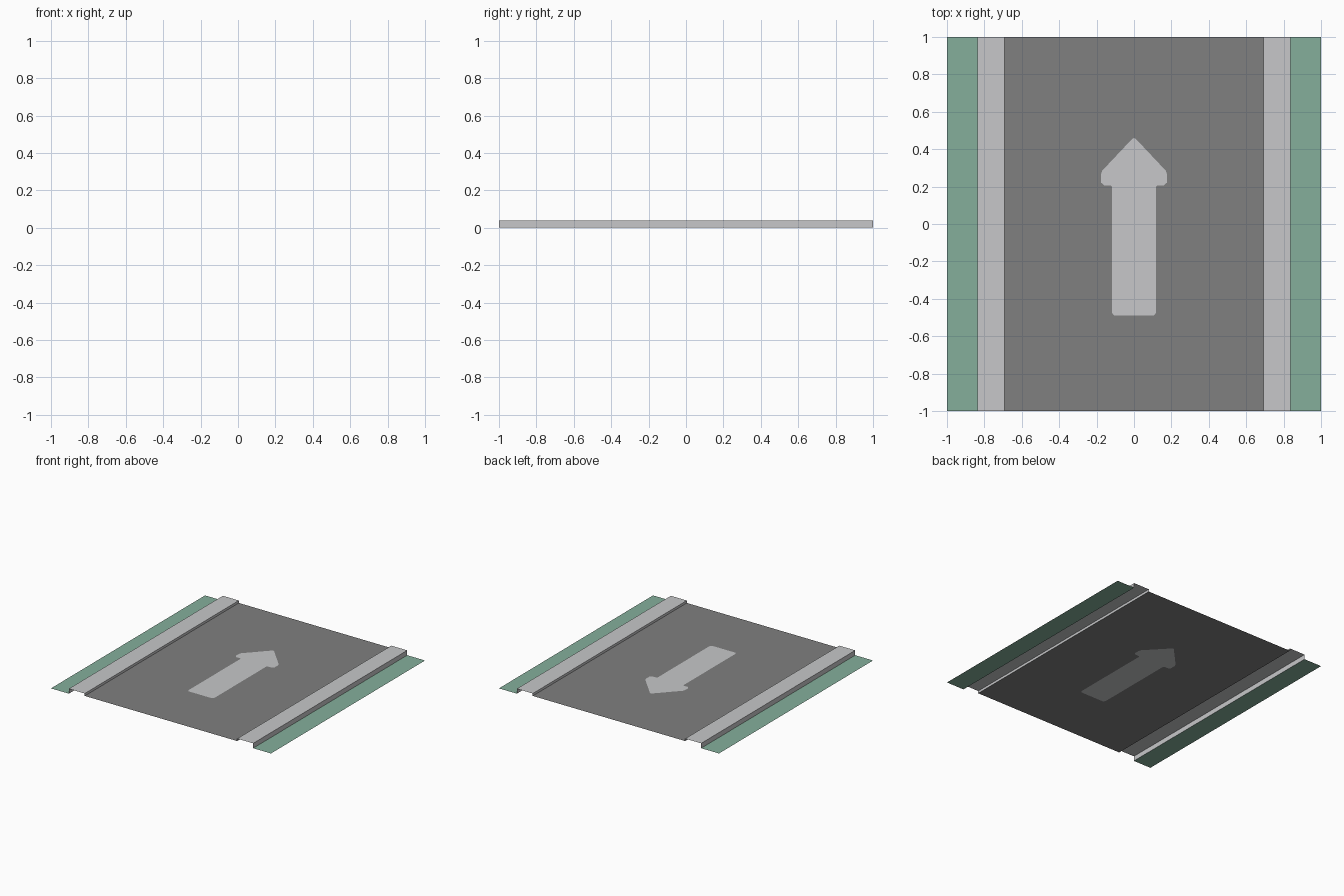
import bpy, bmesh

if "Cube" in bpy.data.objects:
    bpy.data.objects.remove(bpy.data.objects["Cube"])

def material(name, rgb):
    m = bpy.data.materials.new(name)
    m.diffuse_color = (*rgb, 1)
    m.use_nodes = True
    m.node_tree.nodes["Principled BSDF"].inputs["Base Color"].default_value = m.diffuse_color
    return m

GRASS = material("grass green", (0.235, 0.43, 0.33))
CONCRETE = material("light concrete", (0.57, 0.575, 0.585))
ASPHALT = material("asphalt grey", (0.214, 0.214, 0.214))

CURB_IN, CURB_OUT = 0.693, 0.838
ROAD_Z, CURB_Z = 0.02, 0.04

def mirrored_part(name, faces, mat):
    """Right-hand half from polygons, mirrored across x = 0."""
    bm = bmesh.new()
    for pts in faces:
        bm.faces.new([bm.verts.new(p) for p in pts])
    bmesh.ops.remove_doubles(bm, verts=bm.verts, dist=1e-4)
    me = bpy.data.meshes.new(name)
    bm.to_mesh(me)
    bm.free()
    me.materials.append(mat)
    ob = bpy.data.objects.new(name, me)
    bpy.context.collection.objects.link(ob)
    ob.modifiers.new("mirror", 'MIRROR').use_clip = True
    return ob

def strip(profile):
    """Sweep an open (x, z) profile along y into quads facing up/outward."""
    return [[(x0, -1, z0), (x1, -1, z1), (x1, 1, z1), (x0, 1, z0)]
            for (x0, z0), (x1, z1) in zip(profile, profile[1:])]

# Grass verges and raised pavements
mirrored_part("grass_verge", strip([(CURB_OUT, 0), (1, 0)]), GRASS)
mirrored_part("pavement", strip([(CURB_IN, ROAD_Z), (CURB_IN, CURB_Z),
                                 (CURB_OUT, CURB_Z), (CURB_OUT, 0)]), CONCRETE)

# Painted arrow, right half outline from tail to tip
arrow = [(0, -0.49), (0.105, -0.49), (0.118, -0.475), (0.118, 0.2),
         (0.125, 0.207), (0.16, 0.207), (0.177, 0.222), (0.177, 0.265),
         (0.17, 0.285), (0.01, 0.455), (0, 0.46)]
arrow = [(x, y, ROAD_Z) for x, y in arrow]
mirrored_part("road_arrow", [arrow], CONCRETE)

# Road surface cut around the arrow
road = [(0, -1), (CURB_IN, -1), (CURB_IN, 1), (0, 1)]
road = [(x, y, ROAD_Z) for x, y in road]
mirrored_part("road_surface", [road + arrow[::-1]], ASPHALT)
